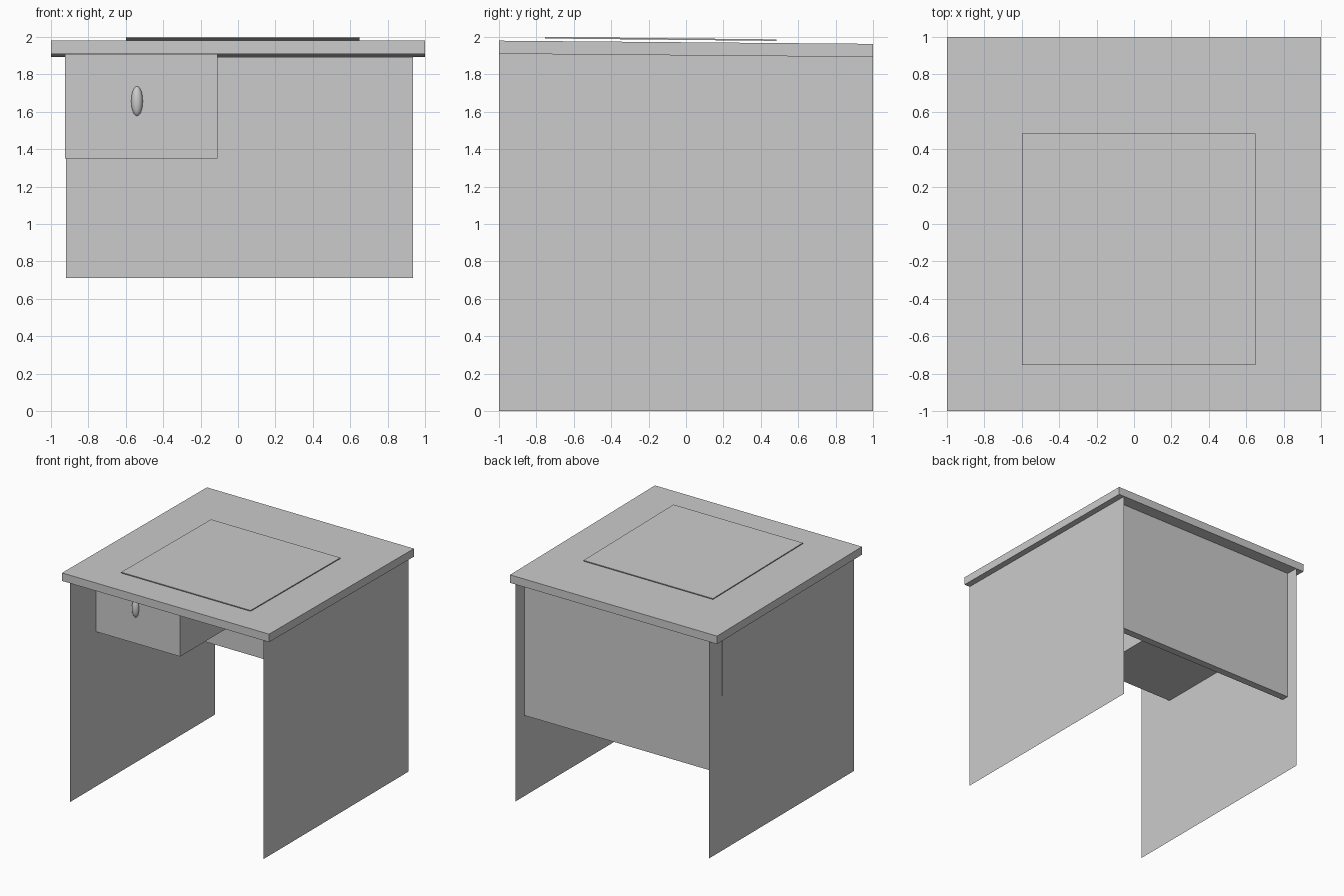
import bpy, bmesh

if "Cube" in bpy.data.objects:
    bpy.data.objects.remove(bpy.data.objects["Cube"])


def mesh_object(name, verts, faces):
    mesh = bpy.data.meshes.new(name)
    mesh.from_pydata(verts, [], faces)
    obj = bpy.data.objects.new(name, mesh)
    bpy.context.collection.objects.link(obj)
    return obj


def prism(name, x0, x1, profile):
    """Extrude a (y, z) side profile from x0 to x1."""
    n = len(profile)
    verts = [(x, y, z) for x in (x0, x1) for y, z in profile]
    faces = [tuple(range(n)), tuple(range(n, 2 * n))]
    faces += [(i, (i + 1) % n, n + (i + 1) % n, n + i) for i in range(n)]
    obj = mesh_object(name, verts, faces)
    bm = bmesh.new()
    bm.from_mesh(obj.data)
    bmesh.ops.recalc_face_normals(bm, faces=bm.faces)
    bm.to_mesh(obj.data)
    bm.free()
    return obj


def sloped_board(name, x0, x1, y0, y1, z_front, z_back, thick):
    return prism(name, x0, x1, [(y0, z_front), (y1, z_back),
                                (y1, z_back + thick), (y0, z_front + thick)])


# Gently sloping desktop and the thin writing pad hovering just above it
sloped_board("desktop", -1, 1, -1, 1, 1.91, 1.893, 0.07)
sloped_board("writing_pad", -0.6, 0.65, -0.755, 0.485, 1.992, 1.979, 0.008)

# Paper-thin side panels
for name, x in (("left_side_panel", -0.922), ("right_side_panel", 0.945)):
    mesh_object(name, [(x, -1, 0), (x, 1, 0), (x, 1, 1.893), (x, -1, 1.91)],
                [(0, 1, 2, 3)])

# Back panel
prism("back_panel", -0.92, 0.935,
      [(0.825, 0.71), (0.89, 0.71), (0.89, 1.894), (0.825, 1.894)])

# Drawer under the desktop
prism("drawer", -0.925, -0.11,
      [(-0.64, 1.35), (0.82, 1.35), (0.82, 1.895), (-0.64, 1.907)])

# Oval drawer knob
bpy.ops.mesh.primitive_uv_sphere_add(segments=32, ring_count=16, radius=1,
                                     location=(-0.54, -0.64, 1.657))
knob = bpy.context.object
knob.name = "drawer_knob"
knob.scale = (0.031, 0.031, 0.079)
bpy.ops.object.shade_smooth()
